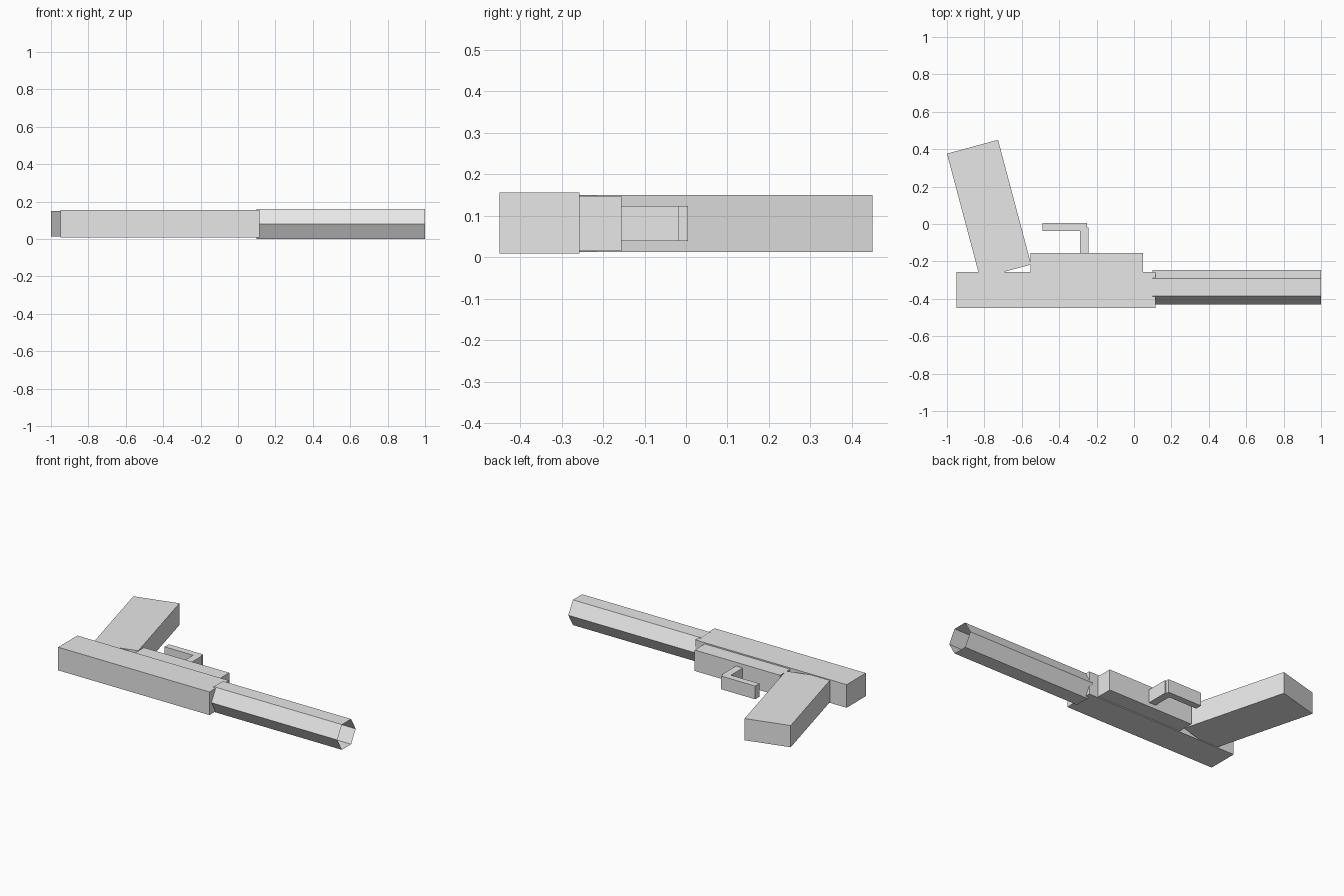
import bpy, bmesh, math

if "Cube" in bpy.data.objects:
    bpy.data.objects.remove(bpy.data.objects["Cube"])

grey = bpy.data.materials.new("light_grey")
grey.diffuse_color = (0.8, 0.8, 0.8, 1)
grey.use_nodes = True
grey.node_tree.nodes["Principled BSDF"].inputs["Base Color"].default_value = grey.diffuse_color


def finish(name, bm):
    bmesh.ops.recalc_face_normals(bm, faces=bm.faces)
    mesh = bpy.data.meshes.new(name)
    bm.to_mesh(mesh)
    bm.free()
    mesh.materials.append(grey)
    obj = bpy.data.objects.new(name, mesh)
    bpy.context.collection.objects.link(obj)
    return obj


def slab(name, outline, z0, z1):
    """Extrude an xy outline from z0 up to z1."""
    bm = bmesh.new()
    face = bm.faces.new([bm.verts.new((x, y, z0)) for x, y in outline])
    ext = bmesh.ops.extrude_face_region(bm, geom=[face])
    top = [g for g in ext["geom"] if isinstance(g, bmesh.types.BMVert)]
    bmesh.ops.translate(bm, verts=top, vec=(0, 0, z1 - z0))
    return finish(name, bm)


def rect(x0, x1, y0, y1):
    return [(x0, y0), (x1, y0), (x1, y1), (x0, y1)]


# Long upper body and the shallower frame beside it
slab("body", rect(-0.95, 0.114, -0.45, -0.257), 0.009, 0.156)
slab("frame", rect(-0.553, 0.048, -0.27, -0.156), 0.015, 0.148)

# Slanted grip
slab("grip", [(-1.0, 0.376), (-0.823, -0.29), (-0.55, -0.217), (-0.727, 0.45)],
     0.013, 0.151)

# Hooked guard with a small step at its corner
slab("trigger_guard",
     [(-0.29, -0.17), (-0.242, -0.17), (-0.242, -0.018), (-0.25, -0.018),
      (-0.25, 0.005), (-0.49, 0.005), (-0.49, -0.037), (-0.29, -0.037)],
     0.04, 0.124)

# Hollow six-sided barrel, open at both ends
bm = bmesh.new()
rings = []
for x in (0.098, 1.0):
    rings.append([bm.verts.new((x, -0.338 + 0.0925 * math.cos(a * math.pi / 3),
                                0.0803 + 0.0925 * math.sin(a * math.pi / 3)))
                  for a in range(6)])
for i in range(6):
    j = (i + 1) % 6
    bm.faces.new((rings[0][i], rings[0][j], rings[1][j], rings[1][i]))
finish("barrel", bm)
